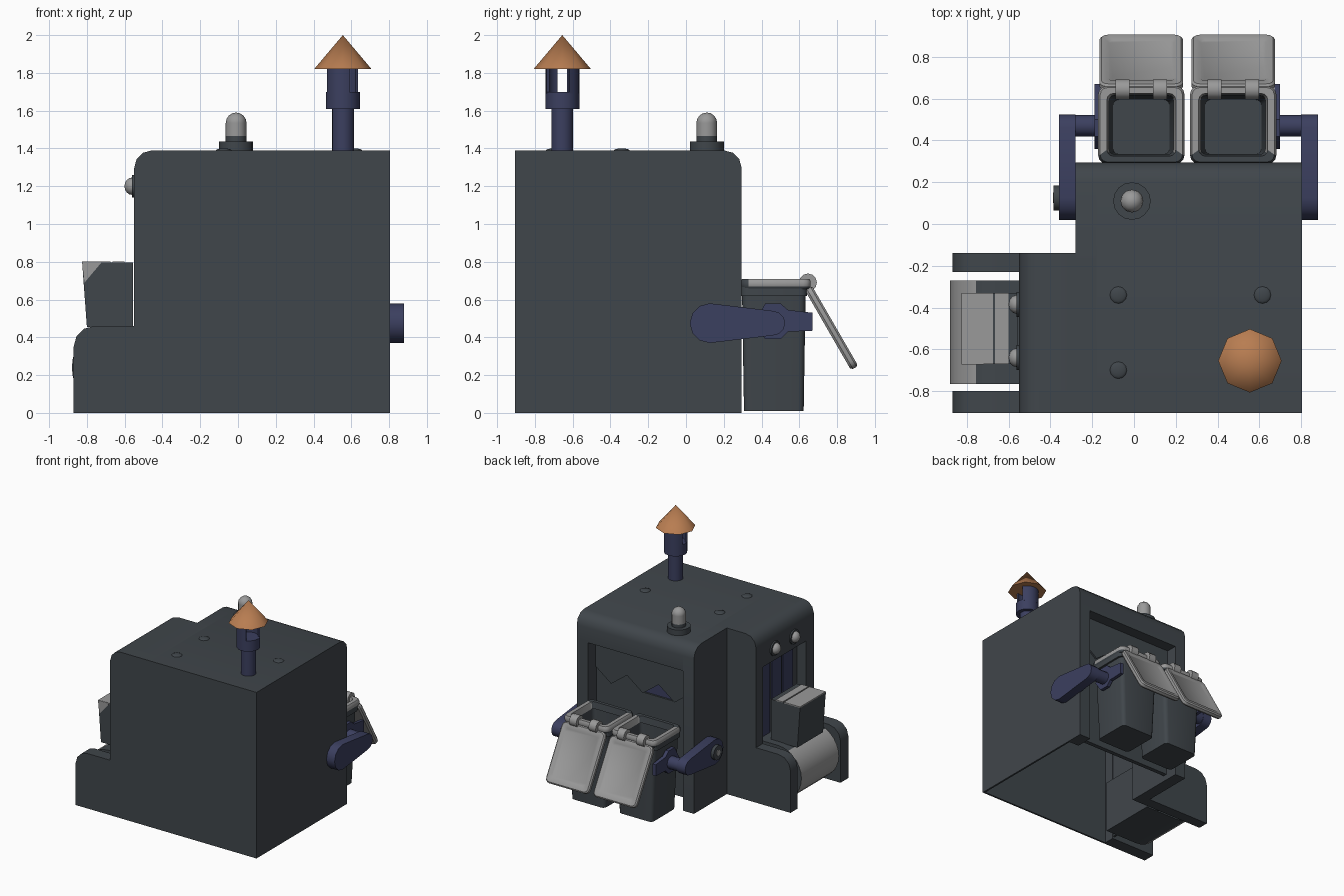
import bpy, bmesh, math
from mathutils import Matrix

if "Cube" in bpy.data.objects:
    bpy.data.objects.remove(bpy.data.objects["Cube"], do_unlink=True)


def material(name, rgb):
    m = bpy.data.materials.new(name)
    m.use_nodes = True
    m.diffuse_color = (*rgb, 1)
    bsdf = next(n for n in m.node_tree.nodes if n.type == 'BSDF_PRINCIPLED')
    bsdf.inputs["Base Color"].default_value = (*rgb, 1)
    return m


SLATE = material("slate grey", (0.051, 0.061, 0.070))
NAVY = material("navy blue", (0.044, 0.050, 0.115))
LIGHT = material("light grey", (0.32, 0.32, 0.32))
ORANGE = material("copper orange", (0.48, 0.205, 0.083))


def finish(bm, name, mat, angle=35):
    bmesh.ops.recalc_face_normals(bm, faces=bm.faces)
    me = bpy.data.meshes.new(name)
    bm.to_mesh(me)
    bm.free()
    me.materials.append(mat)
    ob = bpy.data.objects.new(name, me)
    bpy.context.collection.objects.link(ob)
    bpy.ops.object.select_all(action='DESELECT')
    ob.select_set(True)
    bpy.context.view_layer.objects.active = ob
    bpy.ops.object.shade_smooth_by_angle(angle=math.radians(angle))
    return ob


def prism(name, pts, axis, a, b, mat):
    """Extrude a 2D outline along an axis from a to b."""
    place = {'x': lambda p, t: (t, p[0], p[1]),
             'y': lambda p, t: (p[0], t, p[1]),
             'z': lambda p, t: (p[0], p[1], t)}[axis]
    bm = bmesh.new()
    lo = [bm.verts.new(place(p, a)) for p in pts]
    hi = [bm.verts.new(place(p, b)) for p in pts]
    bm.faces.new(lo)
    bm.faces.new(hi)
    for i in range(len(pts)):
        j = (i + 1) % len(pts)
        bm.faces.new((lo[i], lo[j], hi[j], hi[i]))
    return finish(bm, name, mat)


def box(name, x0, x1, y0, y1, z0, z1, mat):
    return prism(name, [(x0, y0), (x1, y0), (x1, y1), (x0, y1)], 'z', z0, z1, mat)


def arc(cx, cy, r, d0, d1, n):
    return [(cx + r * math.cos(math.radians(d0 + (d1 - d0) * i / n)),
             cy + r * math.sin(math.radians(d0 + (d1 - d0) * i / n))) for i in range(n + 1)]


def disc(name, cx, cy, r, axis, a, b, mat, n=16):
    return prism(name, arc(cx, cy, r, 0, 360 - 360 / n, n - 1), axis, a, b, mat)


def loft(name, rings, centre, mat, closed=False):
    """Skin rounded rectangles (half x, half y, corner radius, z) in order."""
    bm = bmesh.new()
    loops = []
    for hx, hy, r, z in rings:
        pts = []
        for k, (sx, sy) in enumerate([(1, 1), (-1, 1), (-1, -1), (1, -1)]):
            pts += arc(sx * (hx - r), sy * (hy - r), r, 90 * k, 90 * k + 90, 3)
        loops.append([bm.verts.new((centre[0] + x, centre[1] + y, centre[2] + z)) for x, y in pts])
    n = len(loops[0])
    pairs = list(zip(loops, loops[1:])) + ([(loops[-1], loops[0])] if closed else [])
    for a, b in pairs:
        for i in range(n):
            bm.faces.new((a[i], a[(i + 1) % n], b[(i + 1) % n], b[i]))
    if not closed:
        bm.faces.new(loops[0])
        bm.faces.new(loops[-1])
    return finish(bm, name, mat)


def dome(name, centre, r, scale, mat, segs=12):
    bm = bmesh.new()
    bmesh.ops.create_uvsphere(bm, u_segments=segs, v_segments=8, radius=r)
    bmesh.ops.transform(bm, verts=bm.verts,
                        matrix=Matrix.Translation(centre) @ Matrix.Diagonal((*scale, 1)))
    return finish(bm, name, mat)


# Rear half of the hollow housing: thin outer skin, framed opening and recessed back panel
back_curve = arc(0.20, 1.295, 0.095, 0, 90, 3)
prism("housing_wall_left", [(-0.905, 0), (0.295, 0)] + back_curve + [(-0.905, 1.39)], 'x', 0.79, 0.805, SLATE)
prism("housing_wall_right", [(-0.23, 0), (0.295, 0)] + back_curve + [(-0.23, 1.39)], 'x', -0.28, -0.18, SLATE)
box("frame_post_left", 0.70, 0.79, 0.15, 0.295, 0, 1.17, SLATE)
shell = [(-0.905, 1.39), (-0.905, 0), (-0.89, 0), (-0.89, 1.37), (0.15, 1.37), (0.15, 0.05),
         (0.165, 0.05), (0.165, 1.17), (0.295, 1.17)] + back_curve
prism("housing_shell", shell, 'x', -0.18, 0.79, SLATE)

# Conveyor side of the housing: end walls with feet, and a recessed panel between
side_curve = arc(-0.455, 1.295, 0.095, 90, 180, 3)


def end_wall(name, x_end, y0, y1):
    outline = ([(x_end, 0), (x_end, 1.39)] + side_curve + [(-0.55, 0.46)]
               + arc(-0.76, 0.35, 0.11, 90, 180, 3) + [(-0.87, 0)])
    prism(name, outline, 'y', y0, y1, SLATE)


end_wall("conveyor_wall_front_skin", -0.18, -0.905, -0.89)
end_wall("conveyor_wall_front", -0.45, -0.89, -0.80)
end_wall("conveyor_wall_back", -0.18, -0.23, -0.14)
side_top = [(-0.18, 1.39)] + side_curve
prism("conveyor_panel", side_top + [(-0.55, 1.10), (-0.47, 1.10), (-0.47, 0.02), (-0.455, 0.02),
                                    (-0.455, 1.37), (-0.18, 1.37)], 'y', -0.80, -0.23, SLATE)
prism("conveyor_roof_edge", side_top[:2] + [(-0.45, 1.37), (-0.18, 1.37)], 'y', -0.89, -0.80, SLATE)

# Shredder mouth: zigzag jaws over a navy backing
box("mouth_backing", -0.18, 0.70, 0.164, 0.170, 0.60, 1.10, NAVY)
zig = [(-0.18 + 0.88 * i / 6, 0.83 if i % 2 else 0.94) for i in range(7)]
prism("upper_jaw", zig + [(0.70, 1.17), (-0.18, 1.17)], 'y', 0.16, 0.20, SLATE)
jaw_gap = zig[:2] + [(zig[2][0], 0.83)] + zig[3:]
prism("lower_jaw", jaw_gap + [(0.70, 0.05), (-0.18, 0.05)], 'y', 0.16, 0.185, SLATE)

# Curtain slats above the conveyor
for i in range(3):
    y = -0.73 + i * 0.15
    box(f"curtain_slat_{i + 1}", -0.479, -0.465, y, y + 0.13, 0.44, 1.05, NAVY)

# Conveyor belt with light roller end
belt = prism("conveyor_belt", [(-0.36, 0.46)] + arc(-0.66, 0.24, 0.22, 90, 270, 14) + [(-0.36, 0.02)],
             'y', -0.765, -0.27, SLATE)
belt.data.materials.append(LIGHT)
for p in belt.data.polygons:
    p.material_index = 1 if p.normal.x < -0.4 else 0

# Carton on the belt, with pale lid flaps and a pale front corner
prism("carton", [(-0.80, 0.455), (-0.555, 0.455), (-0.555, 0.795), (-0.825, 0.795)],
      'y', -0.67, -0.33, SLATE)
box("carton_flap_outer", -0.825, -0.675, -0.67, -0.33, 0.793, 0.802, LIGHT)
box("carton_flap_inner", -0.665, -0.60, -0.67, -0.33, 0.793, 0.802, LIGHT)
prism("carton_corner", [(-0.826, 0.80), (-0.72, 0.80), (-0.812, 0.69)], 'y', -0.673, -0.668, LIGHT)

# Indicator studs and roof rivets
for i, y in enumerate((-0.385, -0.64)):
    disc(f"stud_collar_{i + 1}", y, 1.20, 0.06, 'x', -0.562, -0.54, SLATE)
    dome(f"stud_{i + 1}", (-0.56, y, 1.20), 0.046, (0.9, 1, 1), LIGHT)
for x, y in ((-0.075, -0.34), (0.615, -0.34), (-0.075, -0.70)):
    dome("roof_rivet", (x, y, 1.388), 0.042, (1, 1, 0.3), SLATE)

# Beacon
disc("beacon_base", -0.01, 0.11, 0.09, 'z', 1.385, 1.437, SLATE)
disc("beacon_collar", -0.01, 0.11, 0.055, 'z', 1.43, 1.465, SLATE, 12)
disc("beacon_stem", -0.01, 0.11, 0.055, 'z', 1.465, 1.535, LIGHT, 12)
dome("beacon_cap", (-0.01, 0.11, 1.535), 0.055, (1, 1, 1), LIGHT)

# Chimney with slotted cowl and smooth conical cap
CX, CY = 0.555, -0.655
disc("chimney_pipe", CX, CY, 0.058, 'z', 1.38, 1.62, NAVY)
disc("chimney_cup", CX, CY, 0.09, 'z', 1.61, 1.70, NAVY)
for name, d0, d1 in (("back", 26, 160), ("front", 200, 294)):
    ring = arc(CX, CY, 0.09, d0, d1, 8) + arc(CX, CY, 0.074, d1, d0, 8)
    prism(f"chimney_post_{name}", ring, 'z', 1.69, 1.825, NAVY)
bm = bmesh.new()
bmesh.ops.create_cone(bm, cap_ends=True, segments=8, radius1=0.152, radius2=0, depth=0.18,
                      matrix=Matrix.Translation((CX, CY, 1.91)))
finish(bm, "chimney_cap", ORANGE, angle=80)

# Lifting arms, with pins and cradle plates holding the bins
arm = arc(0.125, 0.475, 0.105, 90, 270, 6) + arc(0.46, 0.475, 0.065, -90, 90, 6)
plate = [(0.36, 0.475), (0.42, 0.39), (0.50, 0.39), (0.54, 0.43), (0.67, 0.435),
         (0.67, 0.53), (0.54, 0.545), (0.50, 0.58), (0.42, 0.58)]
for side, a, b, p0, p1, c0, c1 in (("left", 0.80, 0.88, 0.69, 0.82, 0.672, 0.70),
                                  ("right", -0.36, -0.28, -0.30, -0.17, -0.19, -0.16)):
    prism(f"arm_{side}", arm, 'x', a, b, NAVY)
    disc(f"arm_pin_{side}", 0.47, 0.475, 0.052, 'x', p0, p1, NAVY, 12)
    prism(f"cradle_plate_{side}", plate, 'x', c0, c1, NAVY)
disc("arm_knob", 0.125, 0.475, 0.06, 'x', -0.385, -0.355, SLATE)
disc("arm_knob_screw", 0.125, 0.475, 0.025, 'x', -0.389, -0.38, LIGHT, 10)

# Two bins, each with rim, hinges and hanging lid
for n, x in ((1, 0.035), (2, 0.475)):
    loft(f"bin_{n}", [(0.155, 0.158, 0.03, 0.01), (0.185, 0.168, 0.035, 0.62), (0.20, 0.176, 0.035, 0.62),
                      (0.20, 0.176, 0.035, 0.67), (0.16, 0.15, 0.03, 0.67), (0.135, 0.13, 0.025, 0.06)],
         (x, 0.465, 0), SLATE)
    rim = loft(f"bin_rim_{n}", [(0.197, 0.178, 0.035, 0.655), (0.207, 0.185, 0.04, 0.67),
                                (0.207, 0.185, 0.04, 0.695), (0.197, 0.178, 0.035, 0.71),
                                (0.165, 0.15, 0.03, 0.71), (0.155, 0.142, 0.03, 0.655)],
               (x, 0.475, 0), LIGHT, closed=True)
    rim.data.materials.append(SLATE)
    for p in rim.data.polygons:  # dark edge on the side nearest the housing
        p.material_index = 1 if p.center.y < 0.34 or p.normal.z < -0.3 else 0
    for dx in (-0.09, 0.09):
        disc(f"bin_hinge_{n}", 0.645, 0.69, 0.048, 'x', x + dx - 0.033, x + dx + 0.033, LIGHT, 12)
    lid = loft(f"bin_lid_{n}", [(0.19, 0.235, 0.03, -0.022), (0.20, 0.245, 0.04, -0.01),
                                (0.20, 0.245, 0.04, 0.012), (0.19, 0.235, 0.03, 0.022),
                                (0.165, 0.20, 0.025, 0.022), (0.155, 0.19, 0.02, 0.015)],
               (0, 0, 0), LIGHT)
    lid.matrix_world = Matrix.Translation((x, 0.77, 0.45)) @ Matrix.Rotation(math.radians(-60), 4, 'X')
